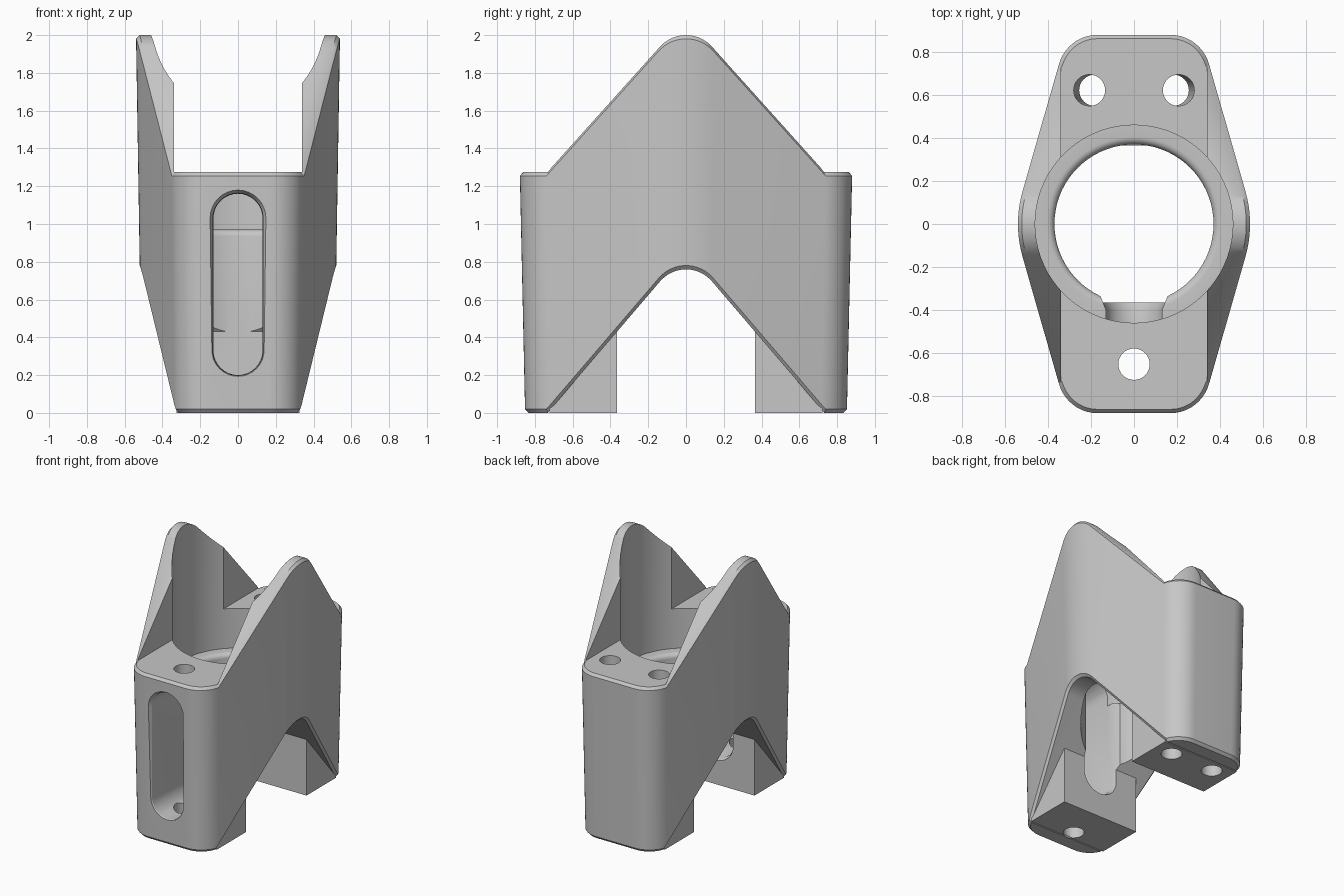
import bpy, bmesh
from math import sin, cos, sqrt, radians, pi
from mathutils import Vector

if "Cube" in bpy.data.objects:
    bpy.data.objects.remove(bpy.data.objects["Cube"])

grey = bpy.data.materials.new("grey_plastic")
grey.use_nodes = True
grey.diffuse_color = (0.57, 0.57, 0.57, 1)
grey.node_tree.nodes["Principled BSDF"].inputs["Base Color"].default_value = grey.diffuse_color


def arc(cx, cy, r, start, end, steps):
    angles = [radians(start + (end - start) * i / steps) for i in range(steps + 1)]
    return [(cx + r * cos(a), cy + r * sin(a)) for a in angles]


def loft(name, sections):
    """Skin even, equally long point rings; close the ends with strips of quads."""
    bm = bmesh.new()
    rings = [[bm.verts.new(p) for p in ring] for ring in sections]
    n = len(rings[0])
    for a, b in zip(rings, rings[1:]):
        for i in range(n):
            j = (i + 1) % n
            bm.faces.new((a[i], a[j], b[j], b[i]))
    for ring in (rings[0], rings[-1]):
        for i in range(n // 2 - 1):
            bm.faces.new((ring[i], ring[i + 1], ring[n - 2 - i], ring[n - 1 - i]))
    bmesh.ops.recalc_face_normals(bm, faces=bm.faces)
    mesh = bpy.data.meshes.new(name)
    bm.to_mesh(mesh)
    bm.free()
    obj = bpy.data.objects.new(name, mesh)
    bpy.context.collection.objects.link(obj)
    mesh.materials.append(grey)
    return obj


def box(name, x0, x1, y0, y1, z0, z1):
    ring = [(x0, y0), (x1, y0), (x1, y1), (x0, y1)]
    return loft(name, [[(x, y, z) for x, y in ring] for z in (z0, z1)])


def round_stack(name, levels, steps=72):
    """Turned shape from (x, y, radius, z) levels."""
    return loft(name, [[(x + px, y + py, z) for px, py in arc(0, 0, r, 0, 360, steps)[:-1]]
                       for x, y, r, z in levels])


def combine(obj, other, operation):
    mod = obj.modifiers.new("Boolean", 'BOOLEAN')
    mod.object, mod.operation, mod.solver = other, operation, 'EXACT'
    bpy.context.view_layer.objects.active = obj
    bpy.ops.object.modifier_apply(modifier=mod.name)
    bpy.data.objects.remove(other)


# Rounded diamond plan, right side then left side
tip = 0.56
quarter = arc(0.54 - tip, 0, tip, 0, 15, 10) + arc(0.175, 0.69, 0.19, 15, 90, 10)
right = [(x, -y) for x, y in reversed(quarter[1:])] + quarter
plan = [Vector(p) for p in right + [(-x, y) for x, y in reversed(right)]]


def inset(ring, d):
    out = []
    for i, p in enumerate(ring):
        t = (p - ring[i - 1]).normalized() + (ring[(i + 1) % len(ring)] - p).normalized()
        out.append(p - Vector((t.y, -t.x)).normalized() * d)
    return out


# Heights of the pointed cheeks and of the matching notch along the depth
R, FLAT = 0.19, 1.275


def top_height(y):
    knee = R * cos(radians(42))
    if abs(y) < knee:
        return 2 - R + sqrt(R * R - y * y)
    slope = 1 / sin(radians(42)) * cos(radians(42))
    return max(FLAT, 2 - R + R * sin(radians(42)) - (abs(y) - knee) * slope)


def notch_height(y):
    return (top_height(y * 0.968) - FLAT) * 0.76 / (2 - FLAT)


def drafted(p, z):
    return (p.x * (0.94 + 0.03 * z), p.y * (0.968 + 0.025 * z), z)


# Outer body with chamfered top and bottom rims
inner, rim = inset(plan, 0.018), 0.02
body = loft("mount_body", [
    [drafted(q, notch_height(p.y)) for p, q in zip(plan, inner)],
    [drafted(p, notch_height(p.y) + rim) for p in plan],
    [drafted(p, top_height(p.y) - rim) for p in plan],
    [drafted(q, top_height(p.y)) for p, q in zip(plan, inner)]])

# Channel between the cheeks, and stepped bore with a rounded lip
combine(body, box("channel", -0.34, 0.34, -0.745, 0.745, FLAT - 0.001, 2.3), 'DIFFERENCE')
lip = [(0, 0, 0.405 - 0.035 * cos(a), 0.935 + 0.035 * sin(a))
       for a in (i * pi / 12 for i in range(7))]
combine(body, round_stack("bore", [(0, 0, 0.37, -0.1)] + lip
                          + [(0, 0, 0.46, 0.97), (0, 0, 0.46, 2.3)]), 'DIFFERENCE')

# Square feet filling the notch at front and back
for s in (-1, 1):
    y0, y1 = sorted((s * 0.365, s * 0.722))
    combine(body, box("foot", -0.325, 0.325, y0, y1, 0.0005, 0.5), 'UNION')

# Long rounded slot through the front, eased at both mouths
slot = []
for y, rad in ((-0.92, 0.175), (-0.85, 0.133), (-0.4, 0.13), (-0.3, 0.17)):
    ring = arc(0, 1.03, rad, 0, 180, 16) + arc(0, 0.33, rad, 180, 360, 16)
    slot.append([(x, y, z) for x, z in ring])
combine(body, loft("slot", slot), 'DIFFERENCE')

# Screw holes: one in front, two slightly leaning ones at the back
for x, y, lean in ((0, -0.652, 0), (-0.21, 0.622, 0.03), (0.21, 0.622, -0.03)):
    combine(body, round_stack("hole", [(x + lean, y, 0.073, -0.1),
                                       (x, y, 0.073, 1.4)], 32), 'DIFFERENCE')

# Smooth rounded walls, crisp edges
bpy.ops.object.select_all(action='DESELECT')
body.select_set(True)
bpy.context.view_layer.objects.active = body
bpy.ops.object.shade_smooth_by_angle(angle=radians(30))
